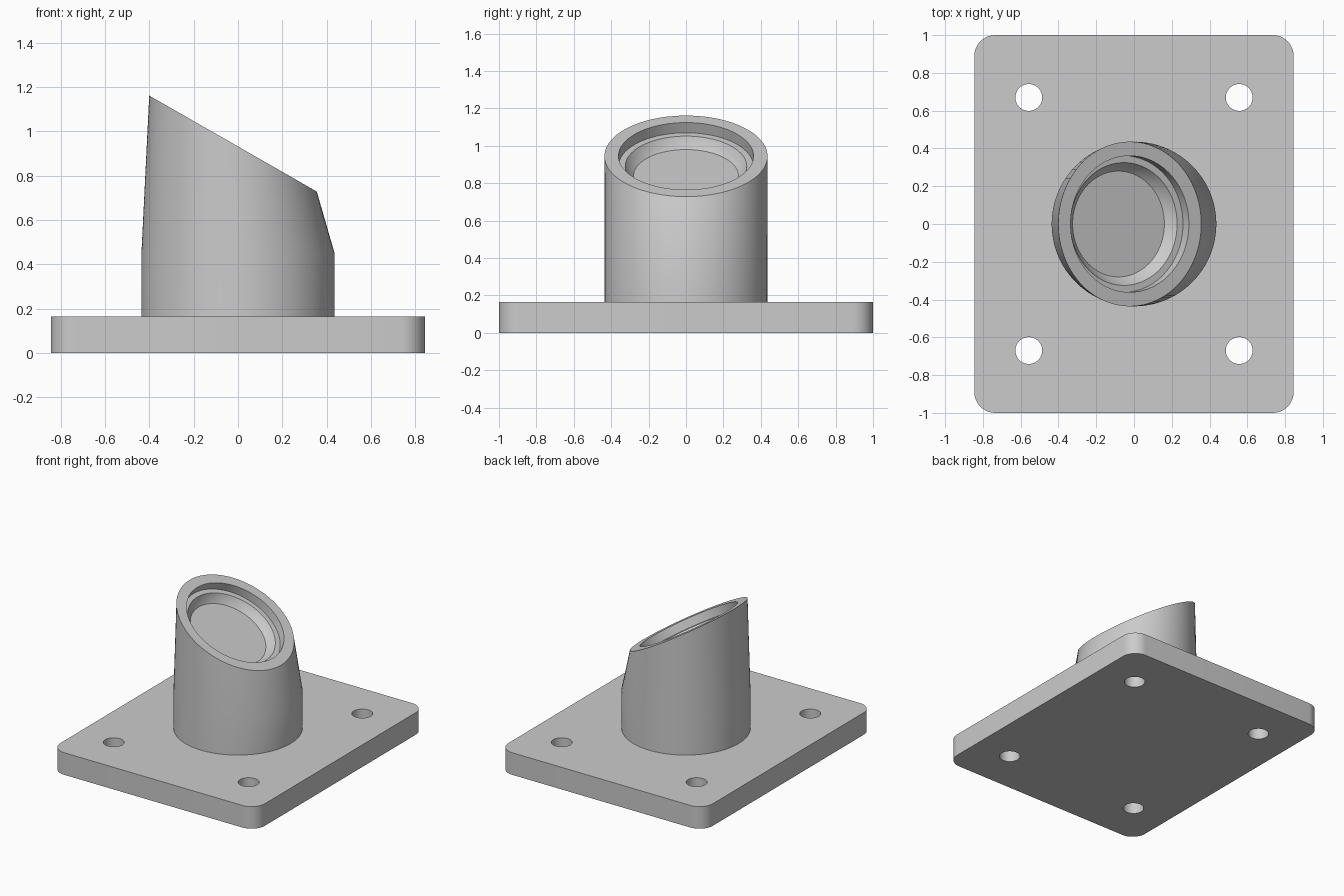
import bpy, bmesh
from math import sin, cos, pi, radians
from mathutils import Vector, Matrix

cube = bpy.data.objects.get("Cube")
if cube:
    bpy.data.objects.remove(cube, do_unlink=True)

PLATE_TOP = 0.165
SEGMENTS = 96

grey = bpy.data.materials.new("plain grey")
grey.use_nodes = True
grey.diffuse_color = (0.6, 0.6, 0.6, 1)
grey.node_tree.nodes["Principled BSDF"].inputs["Base Color"].default_value = grey.diffuse_color


def make_object(name, bm):
    bmesh.ops.recalc_face_normals(bm, faces=bm.faces)
    mesh = bpy.data.meshes.new(name)
    bm.to_mesh(mesh)
    bm.free()
    mesh.materials.append(grey)
    obj = bpy.data.objects.new(name, mesh)
    bpy.context.collection.objects.link(obj)
    return obj


def activate(obj):
    bpy.ops.object.select_all(action='DESELECT')
    obj.select_set(True)
    bpy.context.view_layer.objects.active = obj


def smooth(obj):
    activate(obj)
    bpy.ops.object.shade_smooth_by_angle(angle=radians(25))


# Mounting plate with rounded vertical corners
bm = bmesh.new()
bmesh.ops.create_cube(bm, size=1)
bmesh.ops.scale(bm, verts=bm.verts, vec=(1.69, 2, PLATE_TOP))
bmesh.ops.translate(bm, verts=bm.verts, vec=(0, 0, PLATE_TOP / 2))
uprights = [e for e in bm.edges if abs(e.verts[0].co.z - e.verts[1].co.z) > 0.1]
bmesh.ops.bevel(bm, geom=uprights, offset=0.11, segments=10, profile=0.5, affect='EDGES')
plate = make_object("mounting_plate", bm)

# Four bolt holes
bm = bmesh.new()
for x in (-0.557, 0.557):
    for y in (-0.67, 0.67):
        bmesh.ops.create_cone(bm, cap_ends=True, segments=48, radius1=0.071, radius2=0.071,
                              depth=0.6, matrix=Matrix.Translation((x, y, 0.1)))
cutter = make_object("bolt_hole_cutter", bm)
cutter.hide_render = True
cut = plate.modifiers.new("bolt holes", 'BOOLEAN')
cut.operation = 'DIFFERENCE'
cut.solver = 'EXACT'
cut.object = cutter
activate(plate)
bpy.ops.object.modifier_apply(modifier=cut.name)
bpy.data.objects.remove(cutter, do_unlink=True)
smooth(plate)

# Slanted column: upright rings lofted to a tilted rim, then a stepped socket
tilt = Matrix.Translation((-0.0225, 0, 0.945)) @ Matrix.Rotation(radians(29.8), 4, 'Y')
upright = Matrix.Identity(4)
rings = [
    (upright, 0.436, PLATE_TOP),
    (upright, 0.436, 0.45),
    (tilt, 0.436, 0),       # rim
    (tilt, 0.361, 0),
    (tilt, 0.361, -0.063),  # upper ledge
    (tilt, 0.325, -0.063),
    (tilt, 0.302, -0.1),
    (tilt, 0.28, -0.12),    # socket floor
]
bm = bmesh.new()
loops = []
for matrix, radius, height in rings:
    angles = [2 * pi * i / SEGMENTS for i in range(SEGMENTS)]
    loops.append([bm.verts.new(matrix @ Vector((radius * cos(a), radius * sin(a), height)))
                  for a in angles])
for low, high in zip(loops, loops[1:]):
    for i in range(SEGMENTS):
        j = (i + 1) % SEGMENTS
        bm.faces.new((low[i], low[j], high[j], high[i]))
bm.faces.new(loops[-1])
bm.faces.new(loops[0][::-1])
smooth(make_object("slanted_column", bm))
